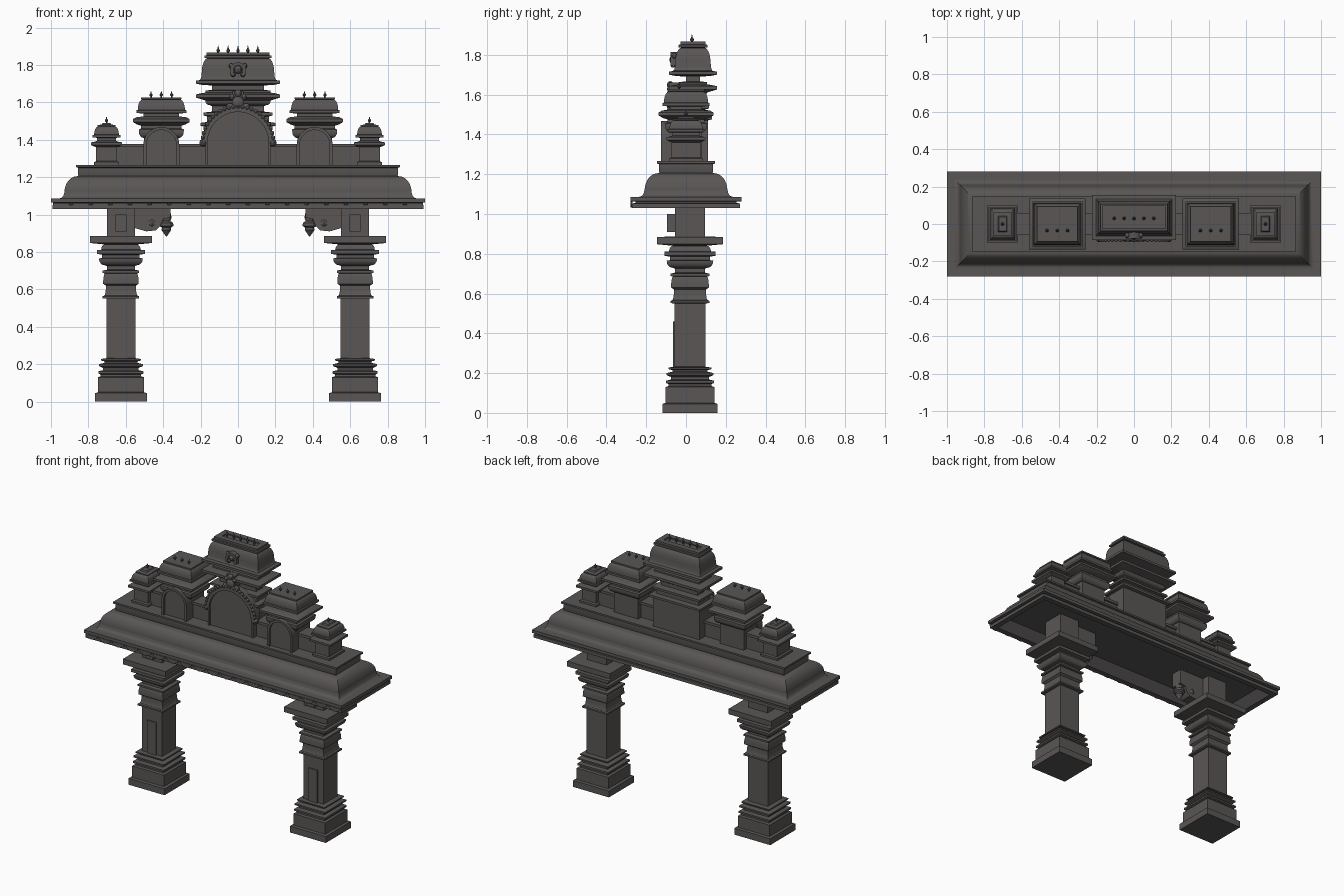
import bpy, bmesh
from math import sin, cos, pi

stone = bpy.data.materials.new("dark_stone")
stone.diffuse_color = (0.1, 0.093, 0.09, 1)


def finish(name, bm):
    bmesh.ops.recalc_face_normals(bm, faces=bm.faces)
    me = bpy.data.meshes.new(name)
    bm.to_mesh(me)
    bm.free()
    me.materials.append(stone)
    ob = bpy.data.objects.new(name, me)
    bpy.context.collection.objects.link(ob)
    return ob


def bridge(name, rings):
    """Skin a list of equal closed rings and cap both ends."""
    bm = bmesh.new()
    vs = [[bm.verts.new(p) for p in r] for r in rings]
    n = len(vs[0])
    for a, b in zip(vs, vs[1:]):
        for i in range(n):
            j = (i + 1) % n
            bm.faces.new((a[i], a[j], b[j], b[i]))
    bm.faces.new(vs[0][::-1])
    bm.faces.new(vs[-1])
    return finish(name, bm)


def loft(name, cx, cy, prof, dy=0.0):
    """Rectangular moulding: profile of (half width, z); half depth = half width + dy."""
    return bridge(name, [[(cx + a * h, cy + b * (h + dy), z) for a, b in
                          ((-1, -1), (1, -1), (1, 1), (-1, 1))] for h, z in prof])


def lathe(name, x, y, prof, n=12):
    return bridge(name, [[(x + r * cos(2 * pi * i / n), y + r * sin(2 * pi * i / n), z)
                          for i in range(n)] for r, z in prof])


def box(name, x0, x1, y0, y1, z0, z1):
    return bridge(name, [[(x0, y0, z), (x1, y0, z), (x1, y1, z), (x0, y1, z)] for z in (z0, z1)])


def extrude(name, pts, y0, y1):
    return bridge(name, [[(x, y, z) for x, z in pts] for y in (y0, y1)])


def curve(h0, z0, h1, z1, outward=True, n=7):
    """Quarter-ellipse piece of a profile, bulging outward or hollow."""
    out = []
    for i in range(n + 1):
        t = pi / 2 * i / n
        u, v = (1 - cos(t), sin(t)) if outward else (sin(t), 1 - cos(t))
        out.append((h0 + (h1 - h0) * u, z0 + (z1 - z0) * v))
    return out


def arch_line(cx, zc, z0, r, n=28):
    return [(cx + r, z0)] + [(cx + r * cos(pi * i / n), zc + r * sin(pi * i / n))
                             for i in range(n + 1)] + [(cx - r, z0)]


def arch_frame(name, cx, zc, z0, ri, ro, y0, y1):
    extrude(name, arch_line(cx, zc, z0, ro) + arch_line(cx, zc, z0, ri)[::-1], y0, y1)


def finial(name, x, y, z, h):
    lathe(name, x, y, [(.004, z - .005), (.004, z + .2 * h), (.009, z + .35 * h),
                       (.009, z + .5 * h), (.004, z + .65 * h), (.0008, z + h)], 8)


def ball(name, x, y, z, r, sy=1.0):
    bm = bmesh.new()
    bmesh.ops.create_uvsphere(bm, u_segments=10, v_segments=7, radius=r)
    for v in bm.verts:
        v.co = (x + v.co.x, y + v.co.y * sy, z + v.co.z)
    finish(name, bm)


PY = .02
pillar = ([(.139, 0), (.139, .045), (.123, .05), (.123, .13), (.108, .135), (.108, .145),
           (.12, .15), (.12, .162), (.095, .168), (.095, .18), (.118, .19), (.118, .2),
           (.088, .207), (.088, .215), (.107, .22), (.107, .228), (.078, .232), (.078, .55),
           (.098, .552), (.098, .563)] + curve(.09, .566, .08, .62, False)
          + curve(.095, .63, .085, .685) + [(.098, .688), (.098, .7), (.075, .705), (.075, .725)]
          + curve(.09, .73, .117, .765, False) + [(.1, .768), (.1, .785), (.128, .79), (.128, .81)]
          + curve(.105, .812, .085, .84) + [(.135, .845), (.166, .848), (.166, .885), (.075, .886),
                                            (.075, 1.1)])
for s in (-1, 1):
    X = .626 * s
    loft("pillar", X, PY, pillar)
    # raised shaft panel
    box("pillar_panel", X - .035, X + .035, PY - .086, PY - .07, .228, .46)
    # bracket reaching inward, with hanging bud
    pts = [(.56, 1.09), (.36, 1.09), (.36, .985), (.4, .975), (.415, .94), (.44, .915),
           (.49, .91), (.56, .93)]
    extrude("bracket", [(s * x, z) for x, z in pts], -.04, .04)
    ball("bracket_scroll", s * .46, 0, .955, .035, 1.4)
    lathe("hanging_bud", s * .383, 0, [(.02, 1.02), (.028, .985), (.022, .965), (.036, .955),
          (.038, .94), (.024, .93), (.026, .918), (.014, .9), (.003, .884)])
    box("post_ornament", X - .03, X + .03, PY - .115, PY - .07, .91, 1.0)

# roof eave: hollow below, mitred curved slope
loft("eave", 0, 0, [(.52, 1.15), (.52, 1.085), (.78, 1.085), (.9, 1.085), (.955, 1.03), (.992, 1.03),
     (.992, 1.052), (.975, 1.056), (.975, 1.062), (1, 1.064), (1, 1.085), (.962, 1.085)]
     + curve(.962, 1.085, .93, 1.115, False) + curve(.928, 1.118, .86, 1.205, True, 10), -.72)
for i in range(19):
    x = -.945 + i * .105
    extrude("lip_scallop", [(x + .045 * cos(pi * k / 8), 1.062 - .03 * sin(pi * k / 8))
                            for k in range(9)], -.28, -.27)
loft("parapet_base", 0, 0, [(.85, 1.2), (.855, 1.21), (.855, 1.25), (.867, 1.254), (.867, 1.266)], -.72)

# linking wall with coping
box("link_wall", -.66, .66, -.045, .045, 1.26, 1.36)
box("link_wall_coping", -.66, .66, -.055, .055, 1.36, 1.378)

for s in (-1, 1):
    # outer kiosk
    X = .703 * s
    loft("kiosk", X, 0, [(.066, 1.26), (.066, 1.28), (.055, 1.285), (.055, 1.36), (.068, 1.365),
         (.082, 1.372), (.082, 1.386), (.06, 1.39), (.05, 1.395), (.05, 1.41), (.074, 1.413),
         (.074, 1.425)] + curve(.066, 1.427, .045, 1.47) + [(.048, 1.472), (.048, 1.478),
         (.025, 1.482), (.02, 1.49)], .017)
    finial("kiosk_finial", X, 0, 1.488, .035)

    # middle tower
    X = .41 * s
    loft("middle_tower", X, 0, [(.093, 1.26), (.093, 1.41)] + curve(.095, 1.41, .12, 1.445, False)
         + [(.12, 1.455), (.108, 1.46), (.108, 1.475), (.13, 1.482), (.152, 1.495), (.152, 1.51),
            (.135, 1.52), (.095, 1.525), (.095, 1.54), (.134, 1.543), (.134, 1.557)]
         + curve(.126, 1.56, .1, 1.615) + [(.108, 1.617), (.108, 1.627)], -.015)
    arch_frame("middle_arch_frame", X, 1.372, 1.26, .08, .096, -.125, -.07)
    extrude("middle_arch_panel", arch_line(X, 1.372, 1.26, .082), -.11, -.07)
    for k in (-1, 0, 1):
        finial("middle_finial", X + k * .055, -.035, 1.625, .035)

# central tower
CY = .035
loft("central_tower", 0, CY, [(.18, 1.26), (.18, 1.47), (.2, 1.475), (.2, 1.49), (.165, 1.495),
     (.165, 1.525), (.185, 1.53), (.185, 1.545), (.14, 1.55), (.14, 1.58)]
     + curve(.15, 1.585, .175, 1.61, False) + [(.2, 1.618), (.225, 1.625), (.225, 1.642),
     (.2, 1.648), (.175, 1.652), (.175, 1.662), (.14, 1.667), (.14, 1.69), (.195, 1.694),
     (.225, 1.7), (.225, 1.716), (.208, 1.718)] + curve(.208, 1.718, .195, 1.75, False, 4)
     + curve(.194, 1.755, .163, 1.835, True) + [(.178, 1.838), (.178, 1.85), (.168, 1.852),
     (.168, 1.866), (.13, 1.866), (.13, 1.858)], -.105)
for k in range(-2, 3):
    finial("central_finial", k * .053, .03, 1.856, .048)

# great arch with beaded rim
extrude("central_arch_panel", arch_line(0, 1.385, 1.26, .168), -.075, .0)
arch_frame("central_arch_ring", 0, 1.385, 1.385, .163, .192, -.09, -.03)
for i in range(25):
    t = pi * i / 24
    ball("arch_bead", .19 * cos(t), -.085, 1.387 + .19 * sin(t), .011)
for s in (-1, 1):
    box("arch_post", s * .16, s * .175, -.085, 0, 1.26, 1.39)
    ball("arch_curl", s * .187, -.075, 1.385, .02)

# crest above the arch and emblem on the roof
ball("crest_core", 0, -.075, 1.6, .036, .6)
ball("crest_top", 0, -.08, 1.648, .02, .8)
box("crest_back", -.03, .03, -.085, -.02, 1.56, 1.66)
for s in (-1, 1):
    ball("crest_wing", s * .042, -.075, 1.575, .022, .7)
    ball("crest_ear", s * .032, -.08, 1.628, .015)
    ball("emblem_ear", s * .036, -.06, 1.795, .014)
    ball("emblem_foot", s * .026, -.065, 1.748, .013)
arch_frame("emblem_ring", 0, 1.772, 1.745, .025, .042, -.078, -.02)
ball("emblem_core", 0, -.062, 1.775, .022)

# smooth the curved mouldings, keep edges sharp
bpy.ops.object.select_all(action='SELECT')
bpy.context.view_layer.objects.active = bpy.context.scene.objects[0]
bpy.ops.object.shade_smooth_by_angle(angle=0.5)
